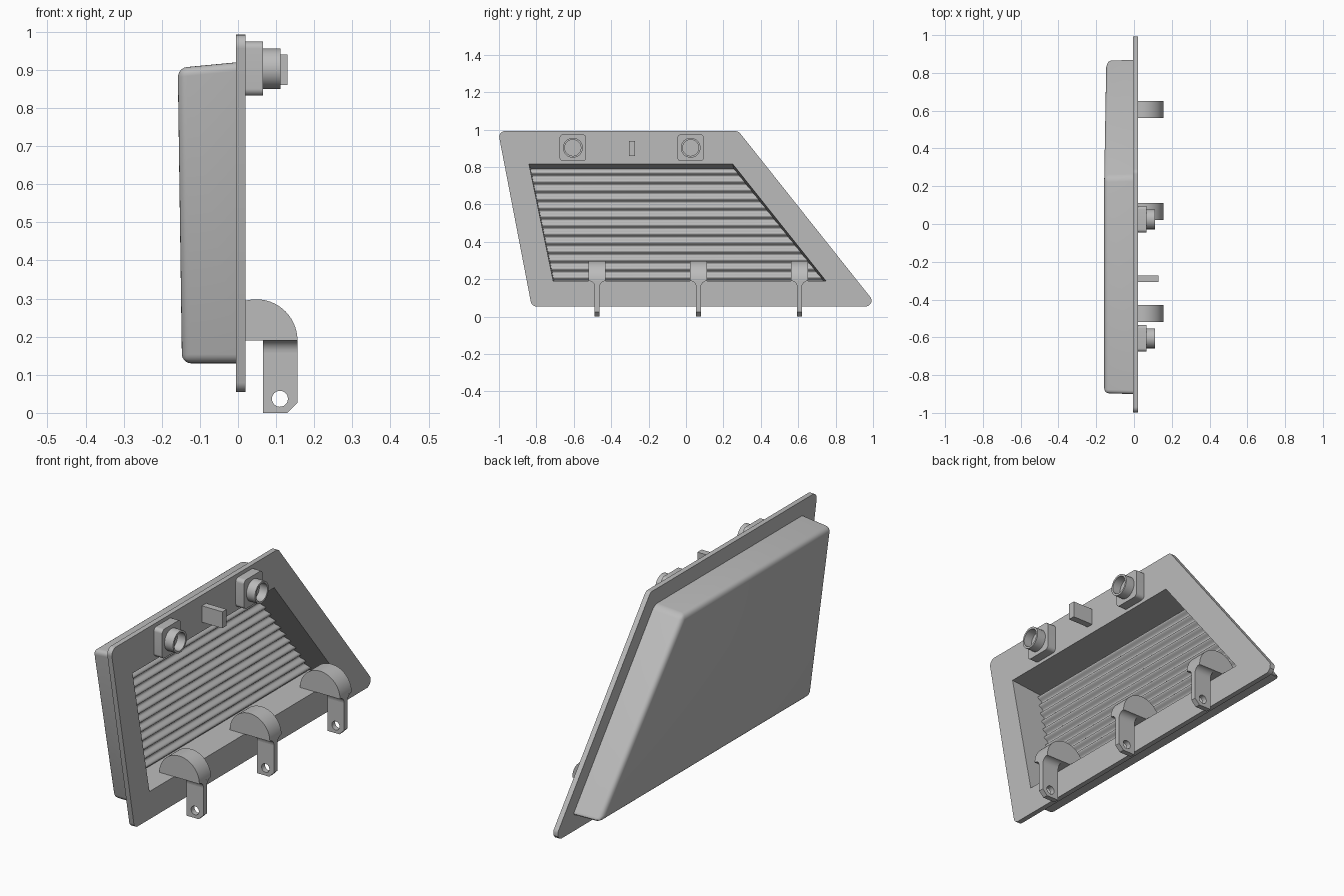
import bpy, bmesh, math
from mathutils import Vector

if "Cube" in bpy.data.objects:
    bpy.data.objects.remove(bpy.data.objects["Cube"])

grey = bpy.data.materials.new("plain_grey")
grey.use_nodes = True
grey.diffuse_color = (0.5, 0.5, 0.5, 1)
grey.node_tree.nodes["Principled BSDF"].inputs["Base Color"].default_value = (0.5, 0.5, 0.5, 1)


def activate(obj):
    bpy.ops.object.select_all(action='DESELECT')
    obj.select_set(True)
    bpy.context.view_layer.objects.active = obj


def finish(name, bm):
    bmesh.ops.recalc_face_normals(bm, faces=bm.faces[:])
    mesh = bpy.data.meshes.new(name)
    bm.to_mesh(mesh)
    bm.free()
    mesh.materials.append(grey)
    obj = bpy.data.objects.new(name, mesh)
    bpy.context.collection.objects.link(obj)
    return obj


def smooth(obj, angle=30):
    activate(obj)
    bpy.ops.object.shade_smooth_by_angle(angle=math.radians(angle))


def cut(obj, cutter):
    mod = obj.modifiers.new("cut", 'BOOLEAN')
    mod.operation = 'DIFFERENCE'
    mod.solver = 'EXACT'
    mod.object = cutter
    activate(obj)
    bpy.ops.object.modifier_apply(modifier=mod.name)


def loft(loop_a, loop_b):
    """Closed solid between two matching loops of 3D points."""
    bm = bmesh.new()
    a = [bm.verts.new(p) for p in loop_a]
    b = [bm.verts.new(p) for p in loop_b]
    bm.faces.new(a)
    bm.faces.new(b[::-1])
    for i in range(len(a)):
        j = (i + 1) % len(a)
        bm.faces.new((a[i], b[i], b[j], a[j]))
    return bm


def prism(name, outline, lo, hi, axis='x'):
    """Extrude a (y, z) outline along x, or an (x, z) outline along y."""
    place = (lambda h, p: (h, p[0], p[1])) if axis == 'x' else (lambda h, p: (p[0], h, p[1]))
    return finish(name, loft([place(lo, p) for p in outline], [place(hi, p) for p in outline]))


def arc(ca, cb, r, start, end, n):
    return [(ca + r * math.cos(math.radians(start + (end - start) * i / n)),
             cb + r * math.sin(math.radians(start + (end - start) * i / n))) for i in range(n + 1)]


def circle(ca, cb, r, n=40):
    return arc(ca, cb, r, 0, 360, n)[:-1]


def rounded(corners, r, n=6):
    """Polygon with true arcs at its corners."""
    out = []
    for i, c in enumerate(corners):
        c = Vector(c)
        u = (Vector(corners[i - 1]) - c).normalized()
        v = (Vector(corners[(i + 1) % len(corners)]) - c).normalized()
        half = u.angle(v) / 2
        centre = c + (u + v).normalized() * r / math.sin(half)
        p = c + u * r / math.tan(half) - centre
        q = c + v * r / math.tan(half) - centre
        out += [tuple(centre + p.lerp(q, k / n).normalized() * r) for k in range(n + 1)]
    return out


# Flange plate
flange = prism("flange_plate", rounded([(-1.005, 0.992), (0.28, 0.992), (1.025, 0.055), (-0.825, 0.055)], 0.03),
               -0.005, 0.02)

# Rear tub, slightly deeper at the top, with rounded edges
bm = loft([(0, -0.905, 0.92), (0, 0.25, 0.92), (0, 0.88, 0.13), (0, -0.755, 0.13)],
          [(-0.158, -0.9, 0.905), (-0.158, 0.245, 0.905), (-0.147, 0.875, 0.13), (-0.147, -0.755, 0.13)])
soft = [e for e in bm.edges if min(v.co.x for v in e.verts) < -0.1]
bmesh.ops.bevel(bm, geom=soft, offset=0.024, segments=5, profile=0.5, affect='EDGES')
tub = finish("rear_tub", bm)

# Recess cut through the flange into the tub
recess = finish("recess_cutter", loft(
    [(0.03, -0.84, 0.817), (0.03, 0.25, 0.817), (0.03, 0.75, 0.19), (0.03, -0.71, 0.19)],
    [(-0.145, -0.83, 0.79), (-0.145, 0.255, 0.79), (-0.135, 0.735, 0.19), (-0.135, -0.705, 0.19)]))
cut(flange, recess)
cut(tub, recess)
bpy.data.objects.remove(recess)
smooth(flange)
smooth(tub)

# Ribbed floor of the recess
bm = bmesh.new()
ribs, steps = 13, 10
previous = None
for i in range(ribs * steps + 1):
    t = i / (ribs * steps)
    x = -0.122 - 0.009 * t - 0.01 * math.cos(2 * math.pi * ribs * t)
    z = 0.188 + 0.607 * t
    row = [bm.verts.new((x, -0.707 - 0.127 * t, z)), bm.verts.new((x, 0.74 - 0.485 * t, z))]
    if previous:
        bm.faces.new((previous[0], previous[1], row[1], row[0]))
    previous = row
floor = finish("ribbed_floor", bm)
if floor.data.polygons[0].normal.x < 0:
    floor.data.flip_normals()
smooth(floor, 60)

# Two sockets: square base and hollow collar
for label, y in (("front", -0.605), ("rear", 0.025)):
    z, h = 0.903, 0.071
    base = prism(label + "_socket_base",
                 rounded([(y - h, z - h), (y + h, z - h), (y + h, z + h), (y - h, z + h)], 0.018), 0.018, 0.065)
    smooth(base)
    collar = prism(label + "_socket_collar", circle(y, z, 0.053), 0.06, 0.111)
    bore = prism("bore_cutter", circle(y, z, 0.043), 0.068, 0.15)
    cut(collar, bore)
    bpy.data.objects.remove(bore)
    smooth(collar)

# Small tab between the sockets
prism("centre_tab", [(-0.306, 0.86), (-0.273, 0.86), (-0.273, 0.94), (-0.306, 0.94)], 0.018, 0.13)

# Three hooks: half disc, flared neck and drilled tongue
for label, y in (("front", -0.475), ("middle", 0.067), ("rear", 0.607)):
    disc = prism(label + "_hook_disc", arc(0.048, 0.19, 0.108, 0, 180, 28), y - 0.045, y + 0.045, 'y')
    smooth(disc)
    r = 0.032
    flare = arc(y + 0.045, 0.191 - r, r, 90, 180, 8) + arc(y - 0.045, 0.191 - r, r, 0, 90, 8)
    neck = prism(label + "_hook_neck", flare, 0.065, 0.156)
    smooth(neck)
    tongue = prism(label + "_hook_tongue",
                   [(0.065, 0), (0.13, 0), (0.156, 0.026), (0.156, 0.185), (0.065, 0.185)],
                   y - 0.013, y + 0.013, 'y')
    hole = prism("hole_cutter", circle(0.11, 0.037, 0.021, 24), y - 0.1, y + 0.1, 'y')
    cut(tongue, hole)
    bpy.data.objects.remove(hole)
    smooth(tongue)
